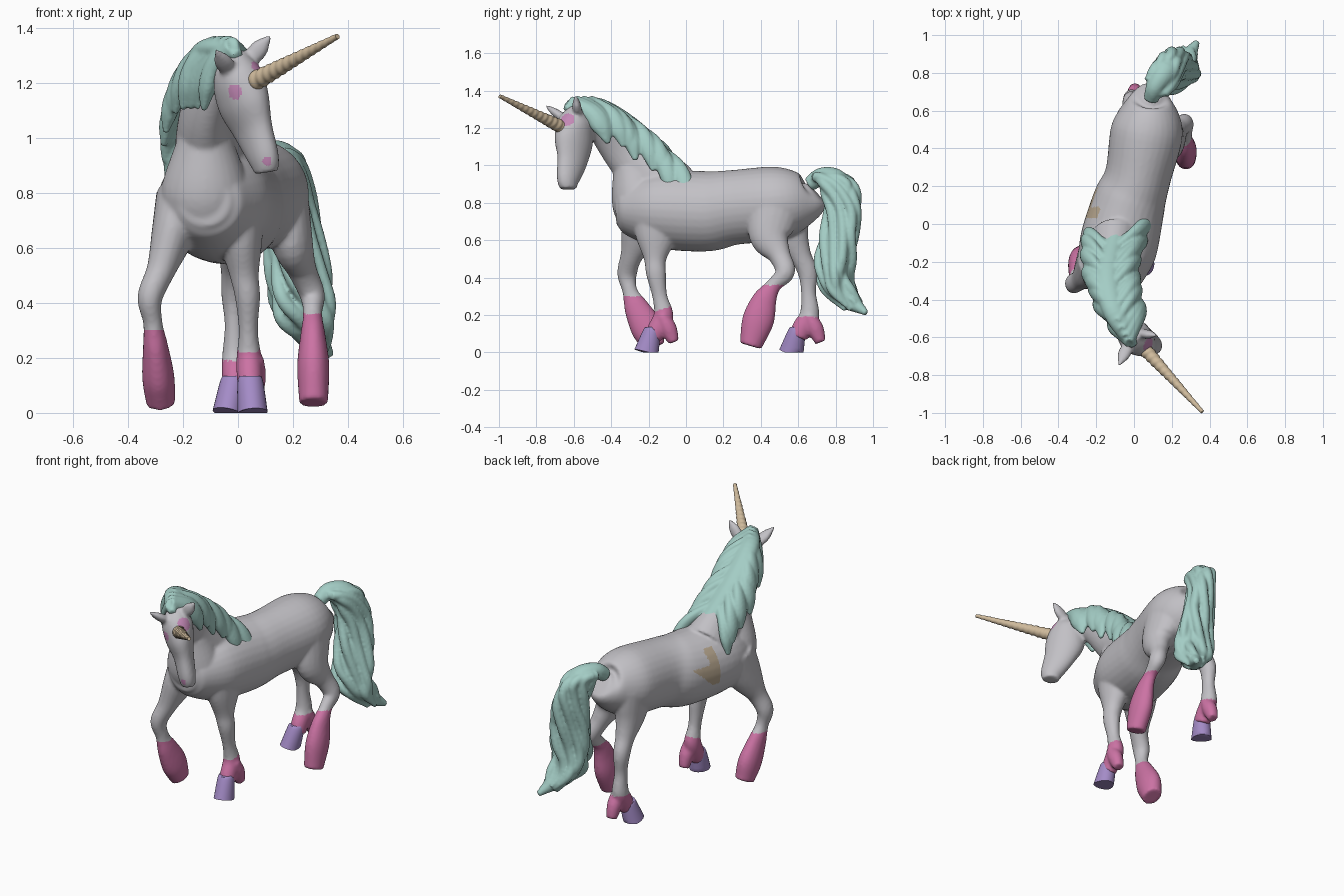
import bpy, bmesh, math
from mathutils import Vector

if "Cube" in bpy.data.objects:
    bpy.data.objects.remove(bpy.data.objects["Cube"])

def material(name, *rgb):
    m = bpy.data.materials.new(name)
    m.diffuse_color = (*rgb, 1)
    m.use_nodes = True
    m.node_tree.nodes["Principled BSDF"].inputs["Base Color"].default_value = m.diffuse_color
    return m

GREY = material("pale grey coat", .54, .53, .56)
PINK = material("pink", .6, .17, .37)
TEAL = material("soft teal", .37, .61, .56)
PURPLE = material("purple", .37, .26, .57)
SAND = material("sand", .62, .49, .33)
PATCH = material("tan patch", .47, .38, .27)
LILAC = material("lilac pink", .55, .25, .47)

def spline(pts, sub):
    """Catmull-Rom samples through points of (x, y, z, side radius[, depth radius])."""
    p = [Vector((*q[:4], q[-1])) for q in pts]
    p = [p[0] * 2 - p[1]] + p + [p[-1] * 2 - p[-2]]
    out = []
    for a, b, c, d in zip(p, p[1:], p[2:], p[3:]):
        for k in range(sub):
            t = k / sub
            out.append((b * 2 + (c - a) * t + (a * 2 - b * 5 + c * 4 - d) * t * t
                        + (b * 3 - a - c * 3 + d) * t ** 3) / 2)
    return out + [p[-2]]

def tube(bm, pts, side=(1, 0, 0), seg=20, sub=6, ridge=0, turns=0):
    s = spline(pts, sub)
    rings = []
    for i, v in enumerate(s):
        t = s[min(i + 1, len(s) - 1)] - s[max(i - 1, 0)]
        t = Vector(t[:3]).normalized()
        u = Vector(side)
        u = (u - t * u.dot(t)).normalized()
        w = t.cross(u)
        ring = []
        for k in range(seg):
            a = math.tau * k / seg
            g = 1 + ridge * math.sin(a + math.tau * turns * i / len(s))
            ring.append(bm.verts.new(Vector(v[:3]) + g * (u * math.cos(a) * max(v[3], .004)
                                                          + w * math.sin(a) * max(v[4], .004))))
        rings.append(ring)
    for r, q in zip(rings, rings[1:]):
        for k in range(seg):
            j = (k + 1) % seg
            bm.faces.new((r[k], r[j], q[j], q[k]))
    bm.faces.new(rings[0])
    bm.faces.new(rings[-1])

def finish(name, bm, mats, voxel=0, smooth=2, rule=None):
    """Make an object; with a voxel size, fuse its tubes into one sculpted skin."""
    bmesh.ops.recalc_face_normals(bm, faces=bm.faces[:])
    me = bpy.data.meshes.new(name)
    bm.to_mesh(me)
    bm.free()
    ob = bpy.data.objects.new(name, me)
    bpy.context.scene.collection.objects.link(ob)
    if voxel:
        r = ob.modifiers.new("fuse", 'REMESH')
        r.mode, r.voxel_size = 'VOXEL', voxel
        r = ob.modifiers.new("soften", 'SMOOTH')
        r.factor, r.iterations = .5, smooth
        bpy.context.view_layer.update()
        me = bpy.data.meshes.new_from_object(ob.evaluated_get(bpy.context.evaluated_depsgraph_get()))
        ob.modifiers.clear()
        ob.data = me
        me.name = name
    me.materials.clear()
    for m in mats:
        me.materials.append(m)
    for f in me.polygons:
        f.use_smooth = True
        f.material_index = rule(f.center) if rule else 0
    if not voxel:
        me.set_sharp_from_angle(angle=math.radians(45))

# Trunk, breast and neck
body = bmesh.new()
tube(body, [(.09, .69, .86, .05, .06), (.085, .65, .83, .12, .13), (.07, .5, .8, .19, .195),
            (.02, .25, .775, .175, .2), (-.03, .1, .755, .195, .215), (-.09, -.15, .765, .205, .205),
            (-.115, -.32, .77, .14, .14), (-.12, -.37, .77, .09)], seg=32)
tube(body, [(-.12, -.22, .66, .11), (-.12, -.25, .8, .16, .145), (-.12, -.28, 1, .1, .11)], seg=28)
tube(body, [(-.1, -.1, .86, .14, .18), (-.12, -.3, 1.07, .095, .14),
            (-.07, -.44, 1.22, .075, .105), (-.02, -.54, 1.26, .07, .085)], seg=28, sub=8)

# Head, turned and slightly rolled, with ears
tube(body, [(-.01, -.58, 1.31, .04), (0, -.595, 1.23, .085, .095), (.02, -.6, 1.13, .08, .115),
            (.055, -.608, 1.03, .058, .093), (.092, -.63, .93, .05, .068),
            (.103, -.63, .875, .04, .048)], (.69, .62, .3), 28)

def ear(base, tip):
    b, t = Vector(base), Vector(tip)
    tube(body, [(*b, .03, .025), (*b.lerp(t, .5), .034, .023), (*t, .006)])

ear((-.03, -.64, 1.24), (-.08, -.75, 1.32))
ear((.04, -.58, 1.28), (.118, -.59, 1.372))

# Legs: a shared thickness from shoulder to foot along a side-view path
THICK = (.1, .077, .053, .046, .035, .046, .047, .042)

def leg(x_top, x_knee, x_foot, lifted, path):
    pts = []
    for i, (y, z) in enumerate(path):
        x = x_top + (x_knee - x_top) * i / 3 if i < 3 else x_knee + (x_foot - x_knee) * (i - 3) / 4
        r = THICK[i] * (1.25 if lifted and i > 5 else 1)
        deep = 1.45 if i < 2 or lifted and i in (5, 6) else 1.15
        pts.append((x, y, z, r, r * deep))
    tube(body, pts)

leg(-.2, -.32, -.28, True, [(-.18, .78), (-.24, .64), (-.29, .52), (-.315, .42),
                            (-.3, .33), (-.265, .24), (-.21, .13), (-.17, .03)])
leg(0, .035, .045, False, [(-.15, .78), (-.16, .62), (-.165, .5), (-.16, .42),
                           (-.14, .3), (-.12, .2), (-.15, .13), (-.18, .08)])
leg(.16, .27, .275, True, [(.47, .76), (.45, .62), (.5, .52), (.53, .43),
                           (.47, .36), (.42, .28), (.385, .17), (.345, .035)])
leg(0, -.015, -.01, False, [(.52, .78), (.55, .64), (.61, .52), (.65, .43),
                            (.655, .32), (.66, .2), (.62, .13), (.6, .08)])
for x, y in ((.06, -.13), (.005, .655)):  # fetlock tufts
    tube(body, [(x, y, .2, .035, .03), (x, y + .035, .13, .042, .045), (x, y + .065, .055, .03)])

def coat(c):
    def near(p, r):
        return (c - Vector(p)).length < r
    if near((.085, -.64, 1.25), .042) or near((-.02, -.7, 1.165), .033):  # eyes
        return 4
    if near((.105, -.69, .915), .018):  # nostril
        return 4
    if c.x < -.15 and .7 < c.z < .91 and .03 < c.y < (.09 if c.z > .82 else .08 + (c.z - .7)):  # flank patch
        return 3
    if c.y < .2:
        sock = .3 if c.x < -.17 else .27 + c.y * .3
    else:
        sock = .36 if c.x > .13 else .19
    return 1 if c.z < sock else 0

finish("body", body, [GREY, PINK, PURPLE, PATCH, LILAC], .009, 6, coat)

# Hooves of the planted legs
for name, x, y, out in (("front_hoof", .045, -.17, .008), ("hind_hoof", -.018, .605, -.02)):
    bm = bmesh.new()
    tube(bm, [(x, y, .135, .035), (x, y - .012, .11, .047), (x + out, y - .042, 0, .055, .066)], seg=24)
    for v in bm.verts:
        v.co.z = min(max(v.co.z, 0), .135)
    finish(name, bm, [PURPLE])

# Spiral horn
bm = bmesh.new()
tube(bm, [(.05, -.655, 1.2, .037), (.362, -.995, 1.37, .01)], (0, 0, 1), 18, 90, .06, 14)
finish("horn", bm, [SAND])

# Mane: a crest with locks draped over both sides
bm = bmesh.new()
crest = [(0, -.645, 1.3, .02), (-.04, -.58, 1.325, .045, .035), (-.11, -.45, 1.31, .06, .045),
         (-.14, -.27, 1.19, .07, .05), (-.1, -.06, 1, .05, .04)]
tube(bm, crest)
line = spline(crest, 3)[2:-1]
for i, p in enumerate(line):
    t = i / (len(line) - 1)
    for s in (1, -1):
        wide = .07 + .14 * t if s > 0 else .1 + .04 * t
        drop = .2 + .13 * t if s > 0 else .24
        back = .17 if s > 0 else .13
        wob = .025 * math.sin(i * 2 + s)
        tube(bm, [(p[0] + s * wide * f, p[1] - .02 + back * f + wob * f, p[2] + .02 - drop * d, r, r * 1.4)
                  for f, d, r in ((0, 0, .025), (.6, .3, .034), (.87, .65, .033), (1, 1, .01))], seg=12)
finish("mane", bm, [TEAL], .008)

# Tail: a thick core wrapped in wavy locks
bm = bmesh.new()
tail = [(.09, .66, .9, .04), (.115, .73, .94, .05), (.17, .81, .9, .07), (.2, .84, .75, .07),
        (.22, .805, .5, .085), (.245, .825, .33, .075), (.335, .965, .21, .015)]
tube(bm, tail)
core = spline(tail, 2)[2:-1]
for k in range(11):
    lock = []
    for i, q in enumerate(core):
        b = math.tau * k / 11 + .2 * i + .35 * math.sin(i + k)
        last = i == len(core) - 1
        reach = q[3] * (1 + .2 * math.sin(i * 1.5 + k * 2))
        r = .01 if last else .028
        lock.append((q[0] + math.cos(b) * reach, q[1] + math.sin(b) * reach,
                     q[2] - .02 * (k % 3) * last, r))
    tube(bm, lock, seg=10)
finish("tail", bm, [TEAL], .008)
